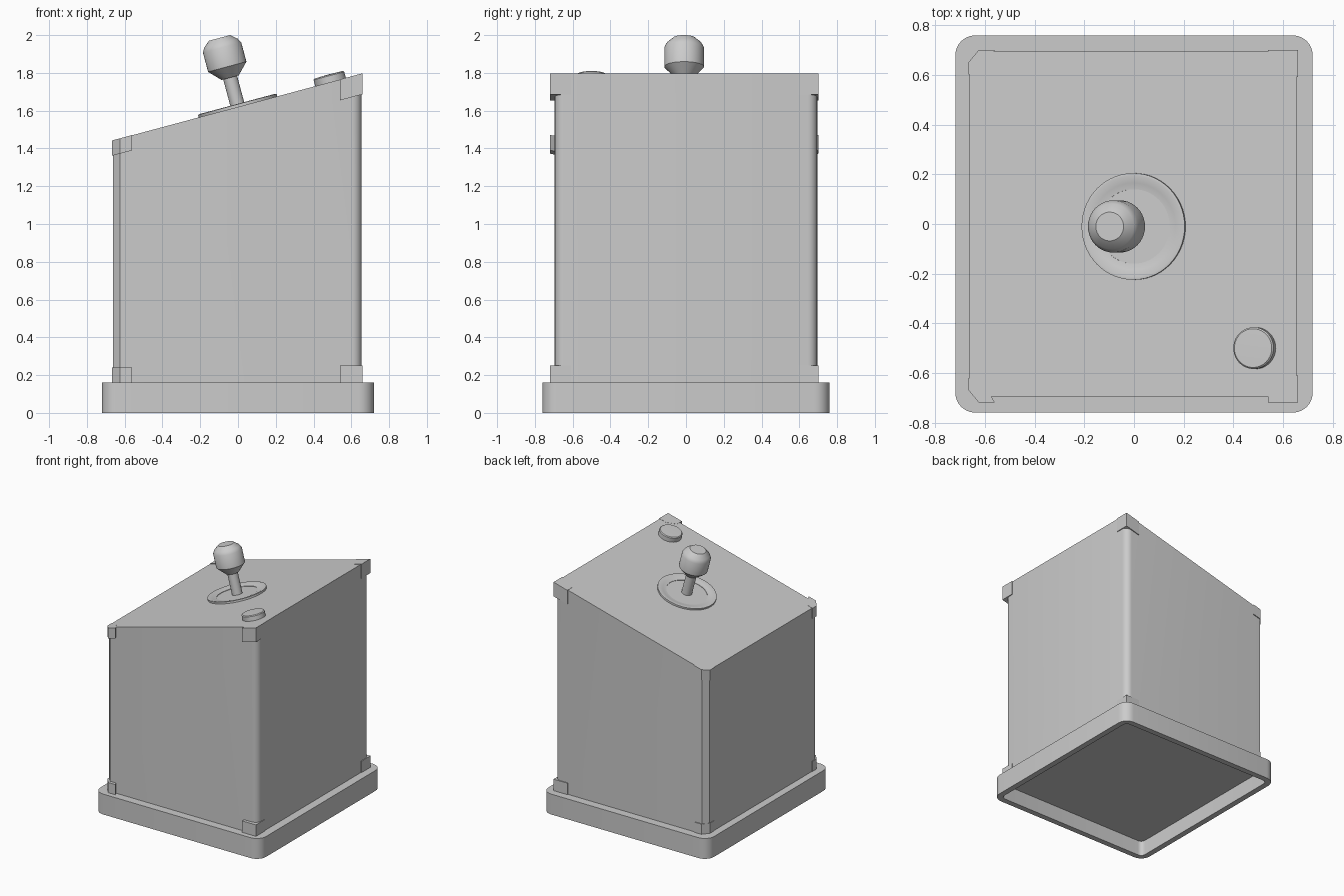
import bpy
import bmesh
import math
from mathutils import Matrix, Vector

cube = bpy.data.objects.get("Cube")
if cube:
    bpy.data.objects.remove(cube, do_unlink=True)

TILT = math.radians(15)
SLOPE = math.tan(TILT)

grey = bpy.data.materials.new("plain_grey")
grey.use_nodes = True
grey.diffuse_color = (0.6, 0.6, 0.6, 1)
grey.node_tree.nodes["Principled BSDF"].inputs["Base Color"].default_value = (0.6, 0.6, 0.6, 1)


def panel(x, offset=0.0):
    """Height of the sloping control panel."""
    return 1.62 + SLOPE * x + offset


def finish(name, bm, matrix=None):
    bmesh.ops.recalc_face_normals(bm, faces=bm.faces)
    mesh = bpy.data.meshes.new(name)
    bm.to_mesh(mesh)
    bm.free()
    obj = bpy.data.objects.new(name, mesh)
    bpy.context.collection.objects.link(obj)
    mesh.materials.append(grey)
    if matrix:
        obj.matrix_world = matrix
    bpy.ops.object.select_all(action='DESELECT')
    obj.select_set(True)
    bpy.context.view_layer.objects.active = obj
    bpy.ops.object.shade_smooth_by_angle(angle=math.radians(30))
    return obj


def prism(outline, low, high):
    """Upright prism; low and high give the end heights at each x."""
    bm = bmesh.new()
    lower = [bm.verts.new((x, y, low(x))) for x, y in outline]
    upper = [bm.verts.new((x, y, high(x))) for x, y in outline]
    bottom = bm.faces.new(lower)
    bm.faces.new(upper)
    n = len(outline)
    for i in range(n):
        j = (i + 1) % n
        bm.faces.new((lower[i], lower[j], upper[j], upper[i]))
    return bm, bottom


def arc(cx, cy, r, start, steps=6):
    angles = [math.radians(start + 90 * i / steps) for i in range(steps + 1)]
    return [(cx + r * math.cos(a), cy + r * math.sin(a)) for a in angles]


def lathe(name, profile, matrix, closed=False, steps=40):
    """Spin a (radius, height) profile about the local z axis."""
    bm = bmesh.new()
    verts = [bm.verts.new((r, 0, h)) for r, h in profile]
    edges = [bm.edges.new(pair) for pair in zip(verts, verts[1:])]
    if closed:
        edges.append(bm.edges.new((verts[-1], verts[0])))
    bmesh.ops.spin(bm, geom=verts + edges, cent=(0, 0, 0), axis=(0, 0, 1),
                   angle=math.tau, steps=steps)
    bmesh.ops.remove_doubles(bm, verts=bm.verts, dist=0.0005)
    return finish(name, bm, matrix)


def on_panel(x, y):
    return Matrix.Translation((x, y, panel(x))) @ Matrix.Rotation(-TILT, 4, 'Y')


# Hollow base tray with rounded corners
X, Y, R = 0.72, 0.76, 0.08
plan = (arc(X - R, Y - R, R, 0) + arc(R - X, Y - R, R, 90)
        + arc(R - X, R - Y, R, 180) + arc(X - R, R - Y, R, 270))
bm, floor = prism(plan, lambda x: 0, lambda x: 0.16)
bmesh.ops.recalc_face_normals(bm, faces=bm.faces)
bmesh.ops.inset_region(bm, faces=[floor], thickness=0.045)
walls = bmesh.ops.extrude_discrete_faces(bm, faces=[floor])
bmesh.ops.translate(bm, verts=walls["faces"][0].verts, vec=Vector((0, 0, 0.12)))
finish("base_tray", bm)

# Cabinet: rounded high side, chamfered low side
D, C = 0.695, 0.05
plan = (arc(0.655 - C, D - C, C, 0) + [(-0.625, D), (-0.662, D - 0.04),
        (-0.662, 0.04 - D), (-0.625, -D)] + arc(0.655 - C, C - D, C, 270))
bm, _ = prism(plan, lambda x: 0.15, panel)
finish("cabinet", bm)

# Corner guards at the top and bottom of each cabinet edge
for side, sign, y in (("front", -1, 0.72), ("back", 1, 0.702)):
    high = [(0.54, y), (0.66, y), (0.66, y - 0.11), (0.6, y - 0.11), (0.54, y - 0.06)]
    low = [(-0.56, y), (-0.625, y), (-0.666, y - 0.05), (-0.666, y - 0.1), (-0.62, y - 0.1)]
    for part, plan, drop, foot in (("high", high, 0.11, 0.25), ("low", low, 0.08, 0.24)):
        plan = [(px, sign * py) for px, py in plan]
        bm, _ = prism(plan, lambda x: panel(x, -drop), lambda x: panel(x, 0.001))
        finish(f"{side}_{part}_top_guard", bm)
        bm, _ = prism(plan, lambda x: 0.155, lambda x: foot)
        finish(f"{side}_{part}_bottom_guard", bm)

# Dished ring around the stick
lathe("stick_ring", [(0.215, -0.005), (0.215, 0.014), (0.205, 0.016),
                     (0.175, 0.006), (0.15, 0.003), (0.15, -0.005)],
      on_panel(0, -0.01), closed=True, steps=56)

# Control stick with its knob
stick = on_panel(0, -0.01)
lathe("stick_shaft", [(0, -0.01), (0.038, -0.01), (0.038, 0.2), (0, 0.2)], stick)
lathe("stick_knob", [(0, 0.16), (0.047, 0.16), (0.105, 0.22), (0.105, 0.325),
                     (0.092, 0.349), (0.058, 0.378), (0, 0.378)], stick)

# Push button
lathe("push_button", [(0, -0.01), (0.084, -0.01), (0.084, 0.034), (0.078, 0.04), (0, 0.042)],
      on_panel(0.49, -0.5))
